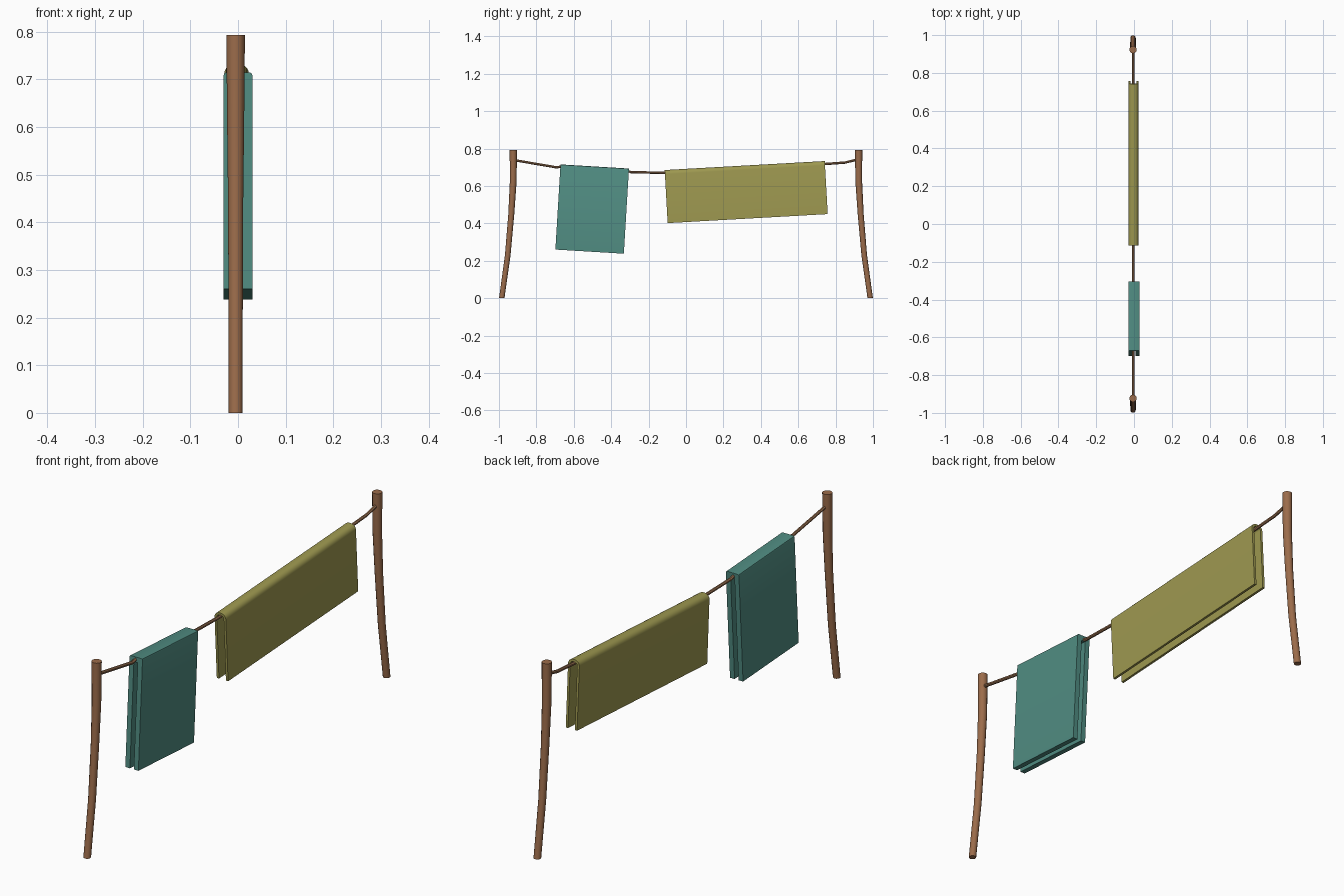
import bpy, bmesh, math
from mathutils import Vector

if "Cube" in bpy.data.objects:
    bpy.data.objects.remove(bpy.data.objects["Cube"])


def material(name, rgb):
    m = bpy.data.materials.new(name)
    m.diffuse_color = (*rgb, 1)
    m.use_nodes = True
    m.node_tree.nodes["Principled BSDF"].inputs["Base Color"].default_value = m.diffuse_color
    return m


WOOD = material("brown wood", (0.33, 0.15, 0.07))
ROPE = material("rope brown", (0.33, 0.17, 0.085))
TEAL = material("teal cloth", (0.08, 0.26, 0.22))
OLIVE = material("olive cloth", (0.34, 0.315, 0.08))


def finish(bm, name, mat):
    bmesh.ops.recalc_face_normals(bm, faces=bm.faces)
    me = bpy.data.meshes.new(name)
    bm.to_mesh(me)
    bm.free()
    me.materials.append(mat)
    ob = bpy.data.objects.new(name, me)
    bpy.context.collection.objects.link(ob)
    bpy.context.view_layer.objects.active = ob
    ob.select_set(True)
    bpy.ops.object.shade_smooth_by_angle(angle=math.radians(40))
    ob.select_set(False)
    return ob


def loft(bm, rings):
    """Skin a list of closed point rings and cap both ends."""
    loops = [[bm.verts.new(p) for p in r] for r in rings]
    for a, b in zip(loops, loops[1:]):
        n = len(a)
        for i in range(n):
            j = (i + 1) % n
            bm.faces.new((a[i], a[j], b[j], b[i]))
    bm.faces.new(loops[0])
    bm.faces.new(loops[-1])


def post(name, side):
    # slightly bent pole, wider at the top: (y, z, radius)
    path = [(0.985, 0, 0.0145), (0.953, 0.23, 0.015), (0.934, 0.45, 0.016),
            (0.924, 0.62, 0.018), (0.923, 0.793, 0.0195)]
    rings = []
    for y, z, r in path:
        rings.append([(-0.005 + r * math.cos(a), side * y + r * math.sin(a), z)
                      for a in (math.tau * i / 12 for i in range(12))])
    bm = bmesh.new()
    loft(bm, rings)
    finish(bm, name, WOOD)


def rope(name, path, r):
    rings = []
    for y, z in path:
        rings.append([(-0.003 + r * math.cos(a), y, z + r * math.sin(a))
                      for a in (math.tau * (i + 0.5) / 8 for i in range(8))])
    bm = bmesh.new()
    loft(bm, rings)
    finish(bm, name, ROPE)


def arch(half, corner, height, seg):
    """Upside-down U with rounded corners, as (x, drop) points."""
    pts = [(half, height)]
    for s in (1, -1):
        arc = []
        for i in range(seg + 1):
            a = math.pi / 2 * i / seg
            arc.append((s * (half - corner + corner * math.cos(a)),
                        corner - corner * math.sin(a)))
        pts += arc if s == 1 else arc[::-1]
    pts.append((-half, height))
    return pts


def cloth(name, mat, x, start, end, height, half, thick, corner, seg):
    """Folded cloth hung along the line start-end (y, z of its top edge)."""
    outer = arch(half, corner, height, seg)
    inner = [(px, d + thick if d < height else d)
             for px, d in arch(half - thick, max(corner - thick, 0.003),
                               height - thick, seg)]
    profile = outer + [(px, min(d, height)) for px, d in reversed(inner)]
    along = Vector((0, end[0] - start[0], end[1] - start[1])).normalized()
    down = Vector((0, along.z, -along.y))
    rings = [[Vector((x + px, p[0], p[1])) + down * d for px, d in profile]
             for p in (start, end)]
    bm = bmesh.new()
    loft(bm, rings)
    finish(bm, name, mat)


# Two mirrored posts
post("front_post", -1)
post("back_post", 1)

# Sagging line between the posts, just showing through the teal fold
rope("washing_line", [(-0.925, 0.739), (-0.69, 0.699), (-0.655, 0.7075),
                      (-0.33, 0.688), (-0.295, 0.674), (-0.12, 0.670),
                      (0.10, 0.681), (0.74, 0.717), (0.85, 0.725),
                      (0.925, 0.743)], 0.007)

# Hanging cloths
cloth("teal_towel", TEAL, 0.0, (-0.671, 0.715), (-0.305, 0.693),
      0.456, 0.03, 0.021, 0.006, 2)
cloth("olive_blanket", OLIVE, -0.003, (-0.114, 0.685), (0.742, 0.733),
      0.284, 0.026, 0.010, 0.022, 5)
